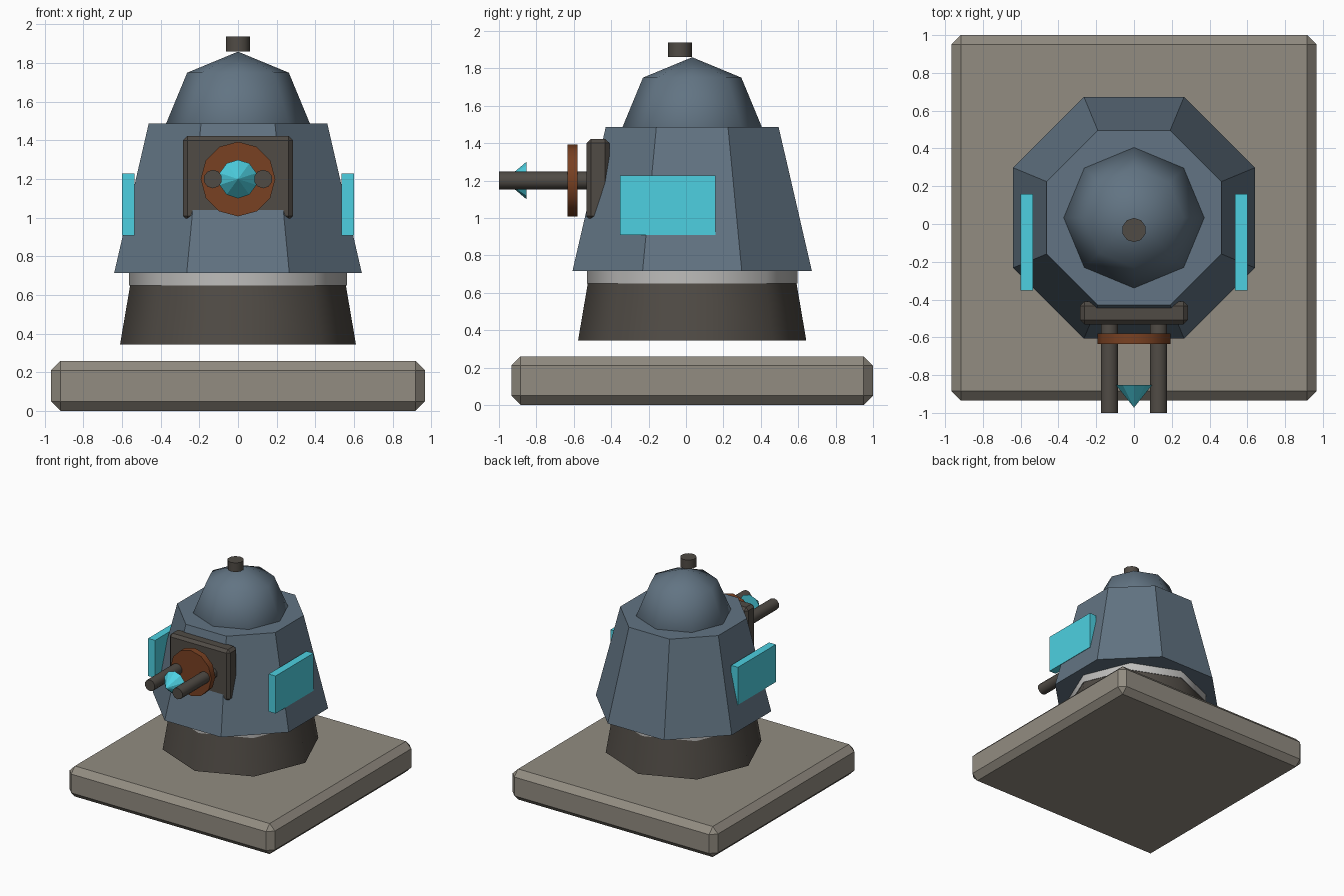
import bpy, bmesh, math
from mathutils import Matrix, Vector

if "Cube" in bpy.data.objects:
    bpy.data.objects.remove(bpy.data.objects["Cube"])

AXIS_Y = 0.033   # the turret stands slightly behind the origin


def srgb(r, g, b):
    f = lambda c: c / 12.92 if c <= 0.04045 else ((c + 0.055) / 1.055) ** 2.4
    return (f(r / 255), f(g / 255), f(b / 255), 1)


def material(name, *rgb):
    m = bpy.data.materials.new(name)
    m.diffuse_color = srgb(*rgb)
    m.use_nodes = True
    m.node_tree.nodes["Principled BSDF"].inputs["Base Color"].default_value = m.diffuse_color
    return m


STONE = material("warm_grey", 146, 140, 129)
SLATE = material("slate_blue", 98, 116, 131)
DARK = material("dark_metal", 80, 75, 69)
PALE = material("pale_grey", 190, 189, 187)
CYAN = material("cyan", 77, 208, 225)
RUST = material("rust_brown", 121, 65, 34)


def finish(bm, name, mat, smooth_angle=None):
    me = bpy.data.meshes.new(name)
    bmesh.ops.recalc_face_normals(bm, faces=bm.faces)
    bm.to_mesh(me)
    bm.free()
    me.materials.append(mat)
    if smooth_angle:
        me.shade_smooth()
        me.set_sharp_from_angle(angle=math.radians(smooth_angle))
    ob = bpy.data.objects.new(name, me)
    bpy.context.collection.objects.link(ob)
    return ob


def box(name, lo, hi, mat, bevel=0):
    lo, hi = Vector(lo), Vector(hi)
    bm = bmesh.new()
    bmesh.ops.create_cube(bm, size=1, matrix=Matrix.Translation((lo + hi) / 2)
                          @ Matrix.Diagonal((*(hi - lo), 1)))
    if bevel:
        bmesh.ops.bevel(bm, geom=bm.edges[:], offset=bevel, segments=1,
                        affect='EDGES')
    return finish(bm, name, mat)


def upright(name, sides, r1, r2, z1, z2, mat, y=AXIS_Y, turn=0, smooth=None):
    """Tapered prism standing on z."""
    bm = bmesh.new()
    bmesh.ops.create_cone(
        bm, cap_ends=True, segments=sides, radius1=r1, radius2=r2, depth=z2 - z1,
        matrix=Matrix.Translation((0, y, (z1 + z2) / 2)) @ Matrix.Rotation(turn, 4, 'Z'))
    return finish(bm, name, mat, smooth)


def forward(name, sides, r1, r2, back, front, x, mat, smooth=None):
    """Tapered prism lying along -y at gun height."""
    bm = bmesh.new()
    bmesh.ops.create_cone(
        bm, cap_ends=True, segments=sides, radius1=r1, radius2=r2, depth=back - front,
        matrix=Matrix.Translation((x, (back + front) / 2, 1.2))
        @ Matrix.Rotation(math.pi / 2, 4, 'X'))
    return finish(bm, name, mat, smooth)


# Base slab and pedestal
box("base_slab", (-0.967, -0.934, 0), (0.967, 1.0, 0.26), STONE, 0.05)
upright("pedestal", 8, 0.61, 0.558, 0.345, 0.65, DARK, smooth=50)
upright("bearing_ring", 8, 0.563, 0.563, 0.65, 0.73, PALE, smooth=50)

# Eight-sided turret body with flats to the front and sides
upright("turret_body", 8, 0.693, 0.5, 0.715, 1.487, SLATE, turn=math.pi / 8)

# Dome: upper half of a low-poly sphere
bm = bmesh.new()
bmesh.ops.create_uvsphere(bm, u_segments=8, v_segments=4, radius=0.372,
                          matrix=Matrix.Translation((0, AXIS_Y, 1.487)))
finish(bm, "dome", SLATE, 60)
upright("dome_cap", 10, 0.064, 0.064, 1.86, 1.937, DARK, y=-0.032, smooth=50)

# Gun mount, collar, twin barrels and the pointed emitter between them
box("gun_mount", (-0.285, -0.532, 0.987), (0.285, -0.41, 1.423), DARK, 0.023)
forward("gun_collar", 12, 0.193, 0.193, -0.58, -0.634, 0, RUST, 50)
for side, s in (("left", -1), ("right", 1)):
    forward(side + "_barrel", 10, 0.048, 0.048, -0.5, -1.0, s * 0.13, DARK, 50)
    # Side panels
    xs = sorted((s * 0.535, s * 0.6))
    box(side + "_panel", (xs[0], -0.352, 0.908), (xs[1], 0.158, 1.228), CYAN)
forward("emitter_tip", 10, 0.1, 0, -0.853, -0.972, 0, CYAN)
